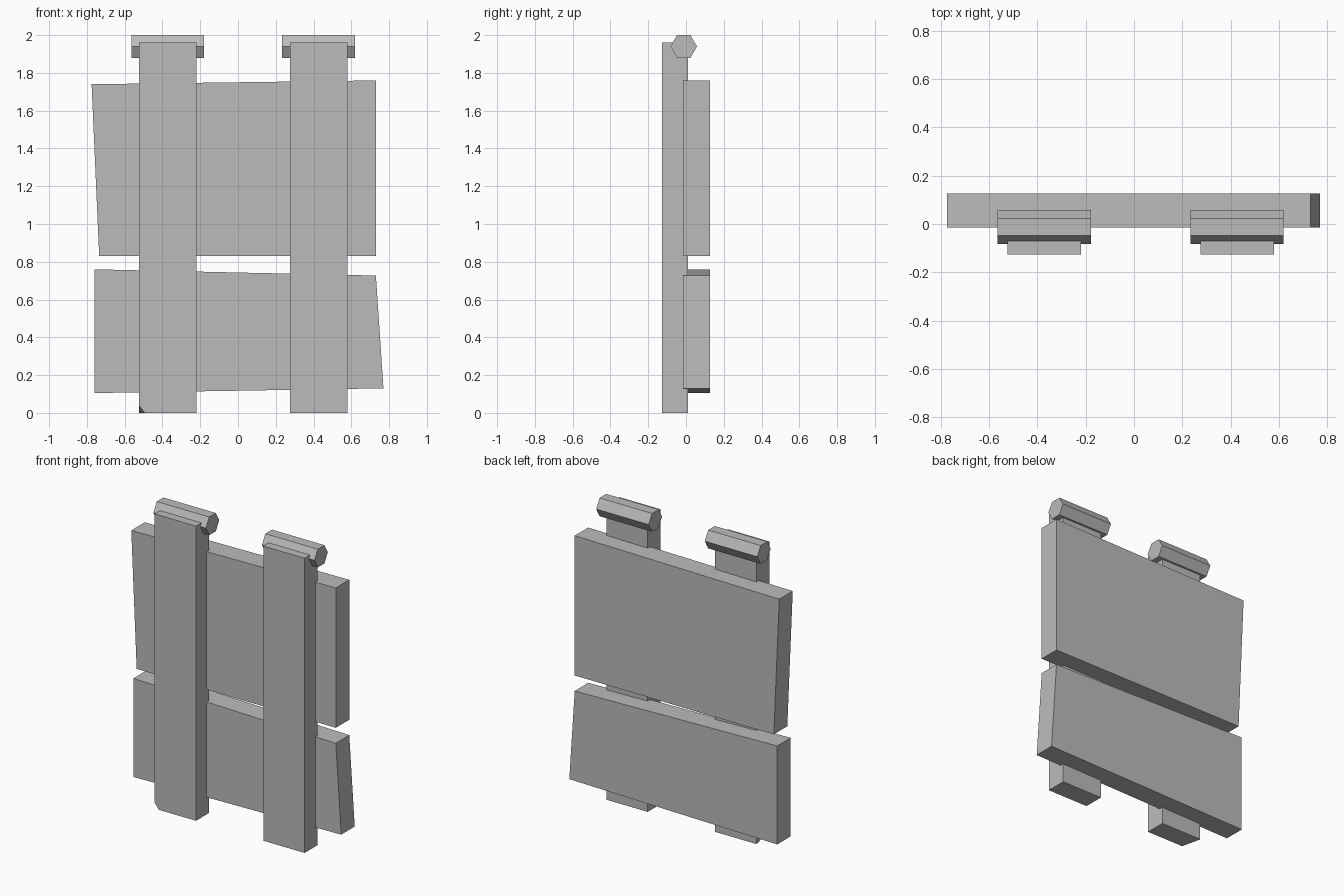
import bpy
import bmesh
from math import cos, sin, pi
from mathutils import Vector

cube = bpy.data.objects.get("Cube")
if cube:
    bpy.data.objects.remove(cube, do_unlink=True)

grey = bpy.data.materials.new("plain grey")
grey.use_nodes = True
colour = (0.5, 0.5, 0.5, 1)
grey.diffuse_color = colour
grey.node_tree.nodes["Principled BSDF"].inputs["Base Color"].default_value = colour


def extrude(name, outline, offset, chip=None):
    """Sweep a flat outline along offset; chip is an optional (point, normal) cut."""
    bm = bmesh.new()
    face = bm.faces.new([bm.verts.new(p) for p in outline])
    swept = bmesh.ops.extrude_face_region(bm, geom=[face], use_keep_orig=True)["geom"]
    moved = [v for v in swept if isinstance(v, bmesh.types.BMVert)]
    bmesh.ops.translate(bm, verts=moved, vec=offset)
    if chip:
        cut = bmesh.ops.bisect_plane(bm, geom=bm.verts[:] + bm.edges[:] + bm.faces[:],
                                     dist=1e-5, plane_co=chip[0], plane_no=chip[1],
                                     clear_outer=True)["geom_cut"]
        edges = [e for e in cut if isinstance(e, bmesh.types.BMEdge)]
        bmesh.ops.holes_fill(bm, edges=edges)
    bmesh.ops.recalc_face_normals(bm, faces=bm.faces[:])
    mesh = bpy.data.meshes.new(name)
    bm.to_mesh(mesh)
    bm.free()
    mesh.materials.append(grey)
    obj = bpy.data.objects.new(name, mesh)
    bpy.context.collection.objects.link(obj)
    return obj


# Two crooked boards lying across the back
board_front, board_depth = -0.015, 0.142
boards = {
    "upper_board": [(-0.775, 1.74), (-0.735, 0.83), (0.73, 0.83), (0.73, 1.76)],
    "lower_board": [(-0.76, 0.76), (-0.76, 0.105), (0.77, 0.13), (0.73, 0.727)],
}
for name, corners in boards.items():
    extrude(name, [(x, board_front, z) for x, z in corners], (0, board_depth, 0))

# Upright planks, the right one with a chipped bottom corner, and their hexagonal pegs
plank_front, plank_back, plank_top = -0.127, 0.01, 1.96
half_width, half_peg, radius = 0.152, 0.193, 0.07
for side, x in (("right", -0.372), ("left", 0.427)):
    left, right = x - half_width, x + half_width
    chip = None
    if side == "right":
        a = Vector((left, plank_front, 0.04))
        b = Vector((left + 0.03, plank_front, 0))
        c = Vector((left, plank_back - 0.01, 0))
        normal = (b - a).cross(c - a)
        if normal.z > 0:
            normal.negate()
        chip = (a, normal)
    base = [(left, plank_front, 0), (right, plank_front, 0),
            (right, plank_back, 0), (left, plank_back, 0)]
    extrude(side + "_plank", base, (0, 0, plank_top), chip)

    ring = [(x - half_peg, -0.012 + radius * cos(i * pi / 3),
             1.94 + radius * sin(i * pi / 3)) for i in range(6)]
    extrude(side + "_peg", ring, (2 * half_peg, 0, 0))
